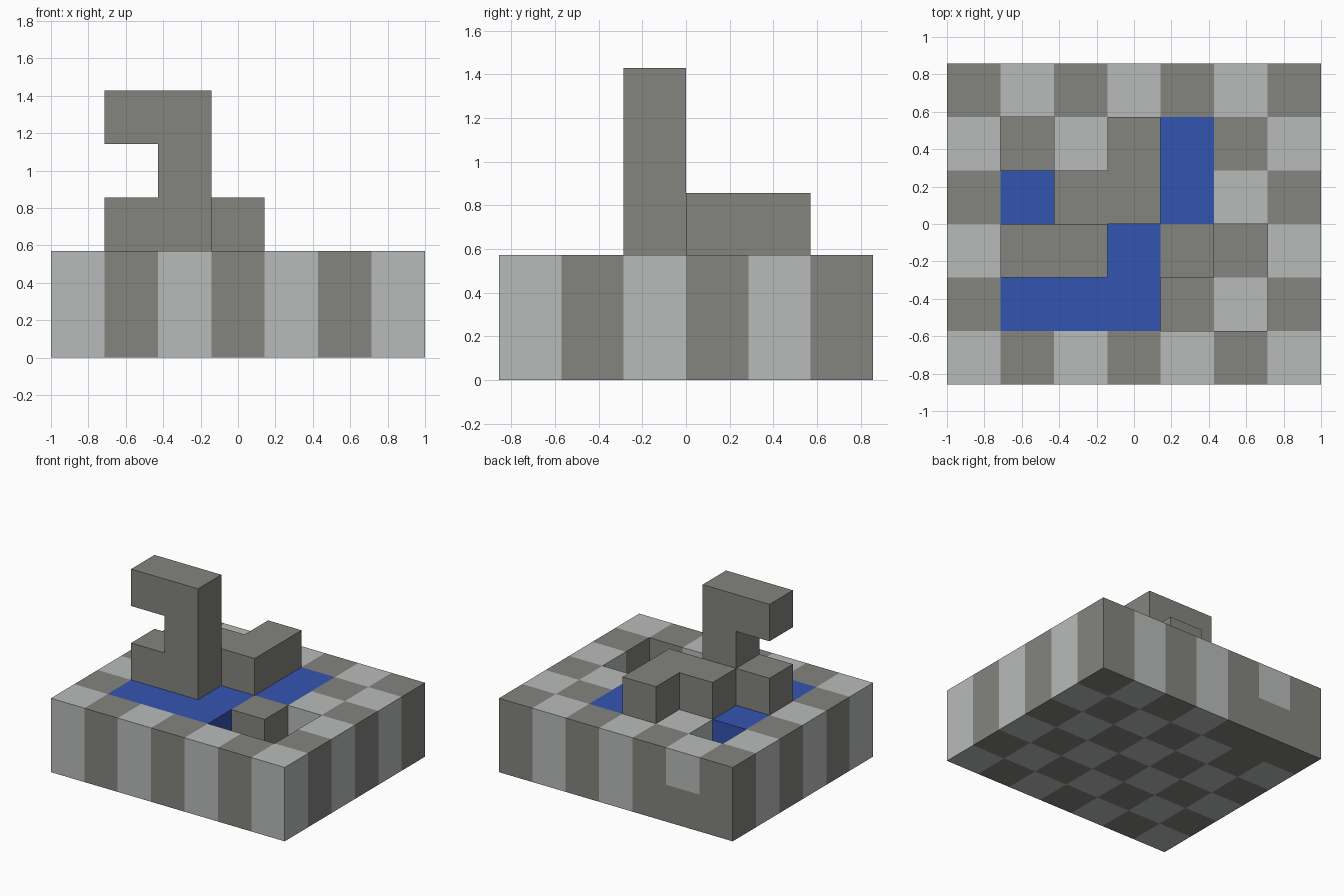
import bpy, bmesh
from mathutils import Vector

if "Cube" in bpy.data.objects:
    bpy.data.objects.remove(bpy.data.objects["Cube"], do_unlink=True)

NX, NY = 7, 6
S = 2 / NX  # edge of one block


def material(name, rgb):
    m = bpy.data.materials.new(name)
    m.use_nodes = True
    m.diffuse_color = (*rgb, 1)
    m.node_tree.nodes["Principled BSDF"].inputs["Base Color"].default_value = (*rgb, 1)
    return m


LIGHT = material("light stone", (0.485, 0.50, 0.495))
DARK = material("dark stone", (0.23, 0.23, 0.21))
BLUE = material("water blue", (0.034, 0.09, 0.434))

# Block layout: each part is a set of (column, row, level) cells
water = {(c, r, 1) for c, r in [(1, 1), (2, 1), (3, 1), (3, 2), (1, 3), (4, 3), (4, 4)]}
pits = {(c, r, 1) for c, r in [(4, 1), (5, 1), (5, 2), (1, 4)]}
arch = {(1, 2, 2), (2, 2, 2), (2, 2, 3), (2, 2, 4), (1, 2, 4)}
wall = {(2, 3, 2), (3, 3, 2), (3, 4, 2)}
base = {(c, r, k) for c in range(NX) for r in range(NY) for k in range(2)} - water - pits
filled = base | water | arch | wall

# Base blocks that break the checker pattern
dark_exceptions = {(4, 2, 1), (1, 5, 0)}


def checker(cell):
    if cell in dark_exceptions:
        return 1
    return (cell[0] + cell[1]) % 2


def build(name, cells, materials, pick=lambda cell: 0):
    """Make one part from blocks, leaving out faces buried against other blocks."""
    bm = bmesh.new()
    for cell in sorted(cells):
        for axis in range(3):
            for side in (0, 1):
                near = list(cell)
                near[axis] += 2 * side - 1
                if tuple(near) in filled:
                    continue
                u, v = (axis + 1) % 3, (axis + 2) % 3
                corners = []
                for a, b in ((0, 0), (1, 0), (1, 1), (0, 1)):
                    p = Vector(cell)
                    p[axis] += side
                    p[u] += a
                    p[v] += b
                    corners.append(bm.verts.new((p - Vector((NX / 2, NY / 2, 0))) * S))
                if not side:
                    corners.reverse()
                bm.faces.new(corners).material_index = pick(cell)
    bmesh.ops.remove_doubles(bm, verts=bm.verts, dist=S / 100)
    mesh = bpy.data.meshes.new(name)
    bm.to_mesh(mesh)
    bm.free()
    for m in materials:
        mesh.materials.append(m)
    bpy.context.collection.objects.link(bpy.data.objects.new(name, mesh))


build("checker_base", base, [LIGHT, DARK], checker)
build("water", water, [BLUE])
build("hooked_tower", arch, [DARK])
build("stepped_wall", wall, [DARK])
